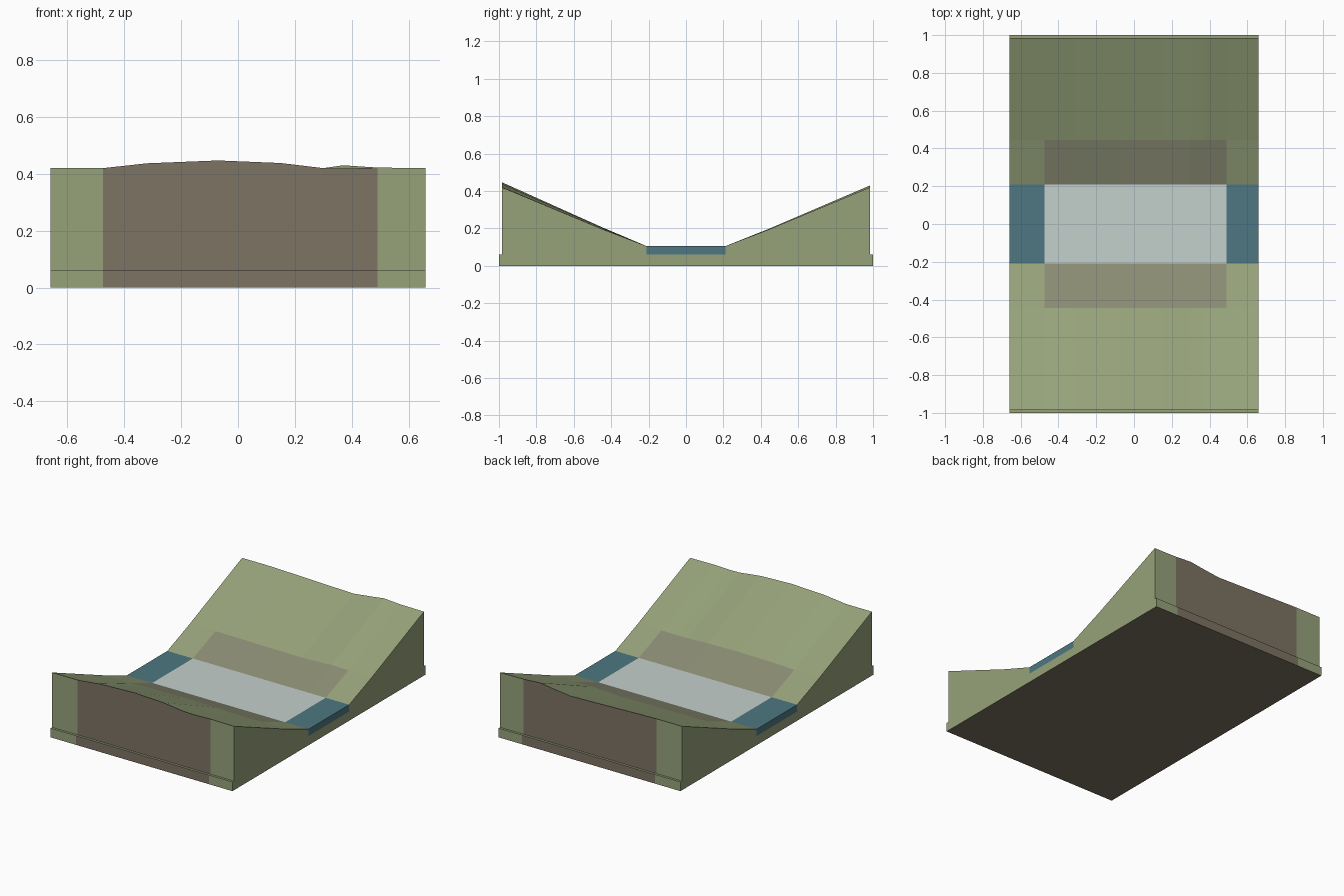
import bpy, bmesh

if "Cube" in bpy.data.objects:
    bpy.data.objects.remove(bpy.data.objects["Cube"])


def material(name, hex_color):
    rgb = [int(hex_color[i:i + 2], 16) / 255 for i in (0, 2, 4)]
    mat = bpy.data.materials.new(name)
    mat.diffuse_color = [((c + 0.055) / 1.055) ** 2.4 for c in rgb] + [1]
    mat.use_nodes = True
    mat.node_tree.nodes["Principled BSDF"].inputs["Base Color"].default_value = mat.diffuse_color
    return mat


GRASS = material("grass", "96A27A")
EARTH = material("earth", "7C7363")
SHORE = material("shore", "8A8C73")
WATER = material("water", "4E7782")
SHALLOW = material("pale_water", "C4D0CC")

HALF_X, IN_L, IN_R = 0.66, -0.475, 0.49
WATER_Y, WATER_Z, BASE_Z = 0.21, 0.105, 0.06
XS = [-HALF_X, IN_L, -0.32, -0.07, 0.15, 0.3, 0.37, IN_R, HALF_X]


def make_object(name, bm, mats):
    bmesh.ops.remove_doubles(bm, verts=bm.verts, dist=1e-5)
    bmesh.ops.recalc_face_normals(bm, faces=bm.faces)
    mesh = bpy.data.meshes.new(name)
    bm.to_mesh(mesh)
    bm.free()
    for m in mats:
        mesh.materials.append(m)
    obj = bpy.data.objects.new(name, mesh)
    bpy.context.collection.objects.link(obj)
    return obj


def loft(name, xs, section, mats, pick):
    """Join closed y-z sections along x; pick(edge, middle) gives the material slot."""
    bm = bmesh.new()
    rings = [[bm.verts.new((x, y, z)) for y, z in section(i)] for i, x in enumerate(xs)]
    n = len(rings[0])
    for i in range(len(xs) - 1):
        middle = IN_L <= (xs[i] + xs[i + 1]) / 2 <= IN_R
        for k in range(n):
            m = (k + 1) % n
            f = bm.faces.new((rings[i][k], rings[i][m], rings[i + 1][m], rings[i + 1][k]))
            f.material_index = pick(k, middle)
    bm.faces.new(rings[0])
    bm.faces.new(rings[-1])
    return make_object(name, bm, mats)


def slab(name, half_y, z0, z1, mats, pick):
    ring = [(-half_y, z0), (half_y, z0), (half_y, z1), (-half_y, z1)]
    return loft(name, [-HALF_X, IN_L, IN_R, HALF_X], lambda i: ring, mats, pick)


# Ground plate: earth underneath and in the middle of its long edges
slab("base_plate", 1.0, 0, BASE_Z, [GRASS, EARTH],
     lambda k, mid: 1 if k == 0 or (mid and k in (1, 3)) else 0)

# River with a pale middle section
slab("river", WATER_Y, BASE_Z, WATER_Z, [WATER, SHALLOW],
     lambda k, mid: 1 if mid and k == 2 else 0)


# Sloping banks with uneven ridges
def bank(name, side, bumps):
    def section(i):
        return [(side * y, z) for y, z in (
            (WATER_Y, BASE_Z), (WATER_Y, WATER_Z),
            (0.445, 0.195 + bumps[i] * 0.35),
            (0.985, 0.42 + bumps[i]), (0.985, BASE_Z))]

    def pick(k, mid):
        return {1: 2, 3: 1, 4: 1}.get(k, 0) if mid else 0
    return loft(name, XS, section, [GRASS, EARTH, SHORE], pick)


bank("front_bank", -1, [0, 0, 0.017, 0.027, 0.018, 0, -0.002, 0.002, 0])
bank("back_bank", 1, [0, 0, -0.004, -0.012, -0.018, 0.0, 0.01, 0.002, 0])
